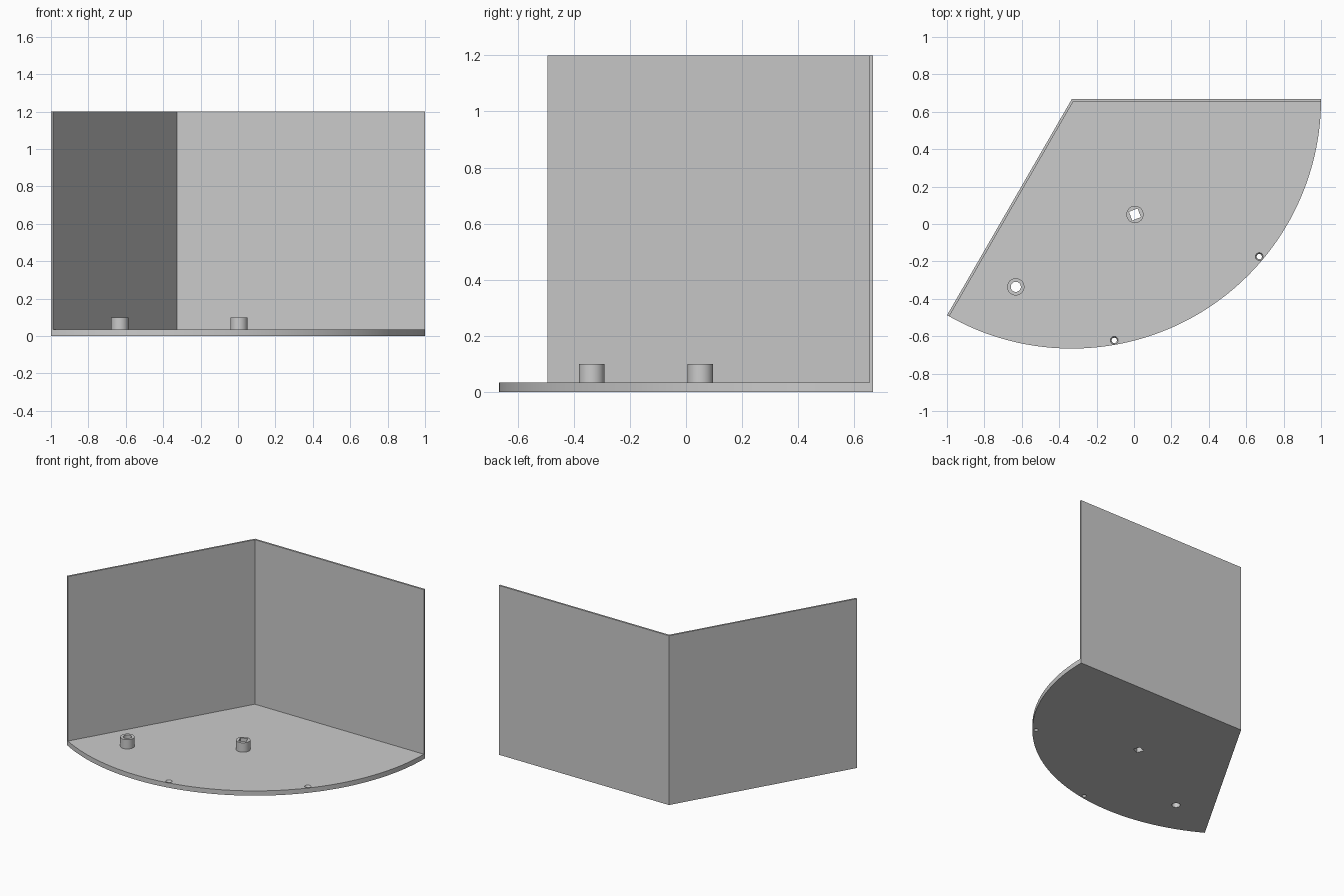
import bpy, bmesh
from math import radians
from mathutils import Vector, Matrix

cube = bpy.data.objects.get("Cube")
if cube:
    bpy.data.objects.remove(cube, do_unlink=True)

CORNER = Vector((-0.333, 0.667, 0))   # where the two walls meet
RADIUS = 1.333
FLOOR = 0.034                         # base plate thickness
HEIGHT = 1.2
WALL = 0.0133
BOSS_TOP = 0.1

grey = bpy.data.materials.new("light grey")
grey.use_nodes = True
grey.diffuse_color = (0.6, 0.6, 0.6, 1)
grey.node_tree.nodes["Principled BSDF"].inputs["Base Color"].default_value = grey.diffuse_color


def polar(angle, radius):
    """Point at a distance and angle around the wall corner."""
    return CORNER + Matrix.Rotation(radians(angle), 3, 'Z') @ Vector((radius, 0, 0))


def finish(name, bm):
    bmesh.ops.recalc_face_normals(bm, faces=bm.faces)
    mesh = bpy.data.meshes.new(name)
    bm.to_mesh(mesh)
    bm.free()
    mesh.materials.append(grey)
    obj = bpy.data.objects.new(name, mesh)
    bpy.context.collection.objects.link(obj)
    return obj


def prism(name, outline, bottom, top):
    bm = bmesh.new()
    face = bm.faces.new([bm.verts.new((p.x, p.y, bottom)) for p in outline])
    grown = bmesh.ops.extrude_face_region(bm, geom=[face])["geom"]
    verts = [v for v in grown if isinstance(v, bmesh.types.BMVert)]
    bmesh.ops.translate(bm, verts=verts, vec=(0, 0, top - bottom))
    return finish(name, bm)


def cone(name, centre, low_radius, high_radius, bottom, top, sides=48, turn=0):
    bm = bmesh.new()
    place = Matrix.Translation((centre.x, centre.y, (bottom + top) / 2))
    bmesh.ops.create_cone(bm, cap_ends=True, segments=sides, radius1=low_radius,
                          radius2=high_radius, depth=top - bottom,
                          matrix=place @ Matrix.Rotation(radians(turn), 4, 'Z'))
    return finish(name, bm)


def activate(obj):
    bpy.ops.object.select_all(action='DESELECT')
    obj.select_set(True)
    bpy.context.view_layer.objects.active = obj


def cut(targets, cutter):
    """Cut the shape out of every target, then discard it."""
    cutter.hide_render = True
    for obj in targets:
        mod = obj.modifiers.new("hole", 'BOOLEAN')
        mod.operation = 'DIFFERENCE'
        mod.solver = 'EXACT'
        mod.object = cutter
        activate(obj)
        bpy.ops.object.modifier_apply(modifier=mod.name)
    bpy.data.objects.remove(cutter, do_unlink=True)


# Base plate: a 120 degree sector
steps = 96
arc = [polar(240 + 120 * i / steps, RADIUS) for i in range(steps + 1)]
base = prism("base_plate", [CORNER] + arc, 0, FLOOR)

# Two walls along the straight edges, mitred at the corner
inner_left = Vector((0, -WALL, 0))
inner_right = Matrix.Rotation(radians(-30), 3, 'Z') @ Vector((WALL, 0, 0))
mitre = polar(300, WALL * 1.1547)
left_end, right_end = polar(0, RADIUS), polar(240, RADIUS)
prism("walls", [CORNER, right_end, right_end + inner_right, mitre,
                left_end + inner_left, left_end], FLOOR, HEIGHT)

# Bosses on the floor: one with a square hole, one with a round hole
parts = [base]
for name, spot, hole, sides, turn in (
        ("square_hole_boss", Vector((0.005, 0.051, 0)), 0.035, 4, 66),
        ("round_hole_boss", Vector((-0.632, -0.336, 0)), 0.027, 32, 0)):
    boss = cone(name, spot, 0.046, 0.046, FLOOR, BOSS_TOP)
    cut([base, boss], cone("cutter", spot, hole, hole, -0.1, 0.2, sides, turn))
    parts.append(boss)

# Countersunk screw holes near the curved rim
for angle in (280, 320):
    spot = polar(angle, 1.309)
    cut([base], cone("cutter", spot, 0.014, 0.014, -0.1, 0.2, 32))
    cut([base], cone("cutter", spot, 0.012, 0.024, FLOOR - 0.015, FLOOR + 0.005, 32))

for obj in parts:
    activate(obj)
    bpy.ops.object.shade_smooth_by_angle(angle=radians(30))
